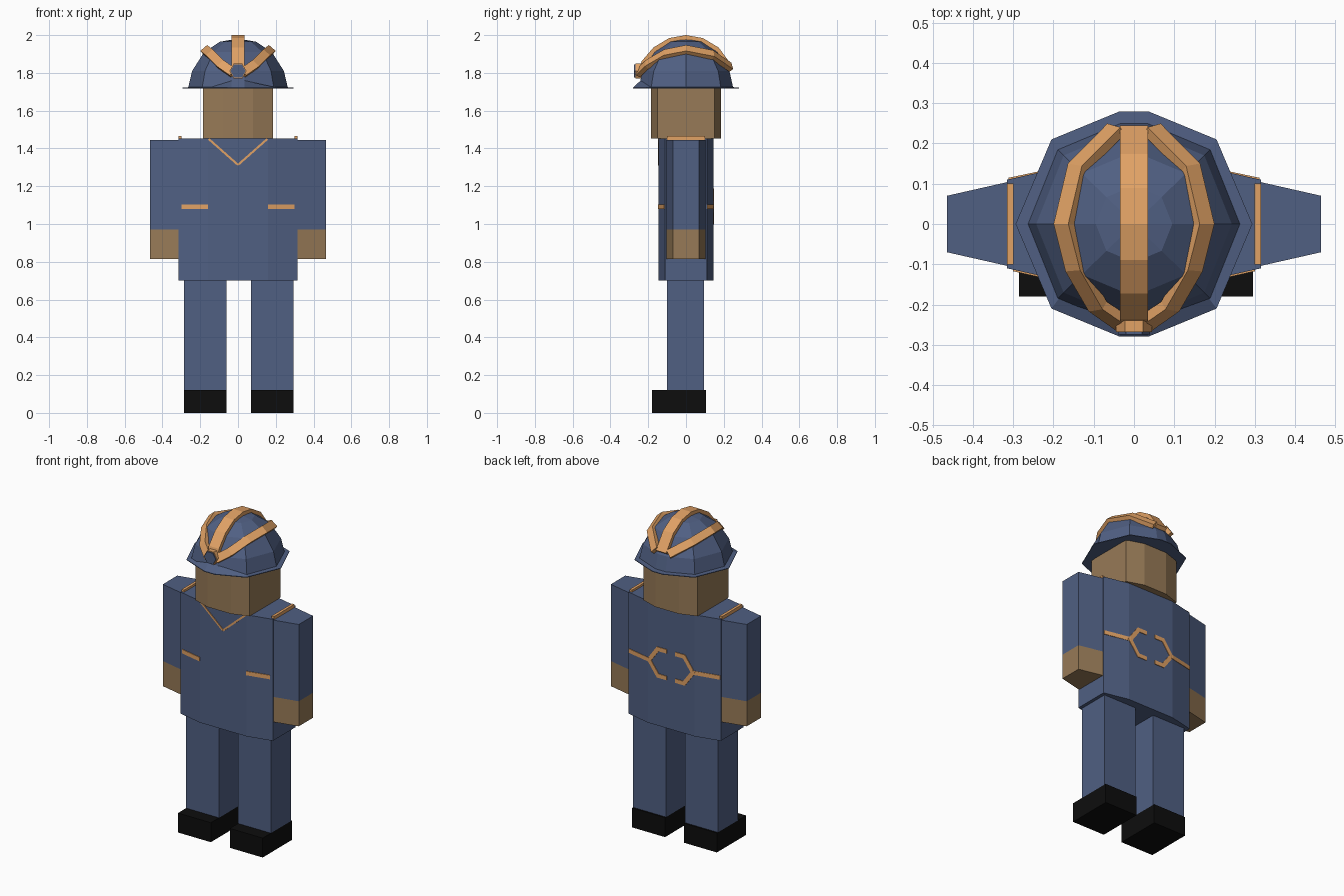
import bpy, bmesh
from mathutils import Vector

cube = bpy.data.objects.get("Cube")
if cube:
    bpy.data.objects.remove(cube, do_unlink=True)


def material(name, rgb):
    m = bpy.data.materials.new(name)
    m.use_nodes = True
    m.diffuse_color = (*rgb, 1)
    m.node_tree.nodes["Principled BSDF"].inputs["Base Color"].default_value = (*rgb, 1)
    return m


BLUE = material("uniform_blue", (0.08, 0.115, 0.225))
ORANGE = material("trim_orange", (0.75, 0.36, 0.13))
SKIN = material("skin_tan", (0.31, 0.195, 0.095))
BLACK = material("boot_black", (0.004, 0.004, 0.004))


def loft(name, loops, mat, closed=False):
    """Skin matching loops of points; cap the ends unless closed on itself."""
    bm = bmesh.new()
    rings = [[bm.verts.new(p) for p in loop] for loop in loops]
    pairs = list(zip(rings, rings[1:]))
    if closed:
        pairs.append((rings[-1], rings[0]))
    else:
        bm.faces.new(rings[0])
        bm.faces.new(rings[-1])
    for a, b in pairs:
        for i in range(len(a)):
            j = (i + 1) % len(a)
            bm.faces.new((a[i], a[j], b[j], b[i]))
    bmesh.ops.recalc_face_normals(bm, faces=bm.faces)
    mesh = bpy.data.meshes.new(name)
    bm.to_mesh(mesh)
    bm.free()
    mesh.materials.append(mat)
    obj = bpy.data.objects.new(name, mesh)
    bpy.context.collection.objects.link(obj)
    return obj


def prism(name, plan, z0, z1, mat):
    return loft(name, [[(x, y, z) for x, y in plan] for z in (z0, z1)], mat)


def box(name, x0, x1, y0, y1, z0, z1, mat):
    return prism(name, [(x0, y0), (x1, y0), (x1, y1), (x0, y1)], z0, z1, mat)


def four_way(quarter):
    """Mirror a quarter outline (front centre to side) into a full loop."""
    half = quarter + [(x, -y) for x, y in reversed(quarter) if y]
    return half + [(-x, y) for x, y in reversed(half) if x]


# torso and head, with gently bowed fronts and backs
prism("torso", four_way([(.16, -.145), (.315, -.11)]), .70, 1.452, BLUE)
prism("head", four_way([(.08, -.185), (.185, -.15)]), 1.452, 1.76, SKIN)

# legs and boots
for side, x0 in (("right", -.285), ("left", .07)):
    box(side + "_leg", x0, x0 + .225, -.1, .095, .12, .70, BLUE)
    box(side + "_boot", x0, x0 + .225, -.18, .105, 0, .12, BLACK)


def torso_y(x):
    return .145 - max(0, abs(x) - .16) * .035 / .155


def trim(name, pts, facing, width):
    """Thin mitred strip along x,z points laid on the torso front or back."""
    pts = [Vector(p) for p in pts]
    loops = []
    for i, p in enumerate(pts):
        dirs = [(b - a).normalized() for a, b in zip(pts, pts[1:])][max(0, i - 1):i + 1]
        n = sum((Vector((-d.y, d.x)) for d in dirs), Vector((0, 0))).normalized()
        n *= width / 2 / n.dot(Vector((-dirs[0].y, dirs[0].x)))
        loops.append([((p + s * n).x, facing * (torso_y((p + s * n).x) + d), (p + s * n).y)
                      for s, d in ((-1, -.004), (1, -.004), (1, .004), (-1, .004))])
    loft(name, loops, ORANGE)


# arms, hands and trims, mirrored
for side, s in (("right", -1), ("left", 1)):
    plan = [(s * .297, -.108), (s * .465, -.07), (s * .465, .07), (s * .297, .108)]
    prism(side + "_sleeve", plan, .97, 1.445, BLUE)
    prism(side + "_hand", plan, .815, .97, SKIN)
    box(side + "_shoulder_trim", s * .299, s * .316, -.1, .1, 1.44, 1.465, ORANGE)
    trim(side + "_pocket_trim", [(s * .16, 1.092), (s * .3, 1.092)], -1, .025)
    trim(side + "_collar_trim", [(s * .155, 1.45), (0, 1.313)], -1, .011)
    trim(side + "_back_line", [(s * .15, 1.092), (s * .312, 1.092)], 1, .025)
    trim(side + "_back_emblem", [(s * .03, 1.175), (s * .09, 1.175), (s * .15, 1.092),
                                 (s * .09, 1.01), (s * .03, 1.01)], 1, .025)

# helmet dome
outline = four_way([(.035, -.25), (.19, -.185), (.264, 0)])
rings = ((1.72, 1), (1.81, .92), (1.91, .68), (1.965, .36), (1.98, .03))
loft("helmet_dome", [[(x * k, y * k, z) for x, y in outline] for z, k in rings], BLUE)

# flat brim that rises into the dome at the front
edge = four_way([(.035, -.28), (.205, -.21), (.294, 0)])


def rise(y):
    return 1.76 if y < -.24 else 1.725


loft("helmet_brim", [
    [(x * .95, y * .96, rise(y)) for x, y in outline],
    [(x, y, 1.722) for x, y in edge],
    [(x, y, 1.718) for x, y in edge],
    [(x * .9, y * .9, 1.718) for x, y in outline]], BLUE, closed=True)


def rib(name, path, width, thick):
    """Flat band following a path over the dome."""
    path = [Vector(p) for p in path]
    loops = []
    for i, p in enumerate(path):
        t = (path[min(i + 1, len(path) - 1)] - path[max(i - 1, 0)]).normalized()
        n = p - Vector((0, 0, 1.72))
        n = (n - t * n.dot(t)).normalized()
        w = t.cross(n) * width / 2
        n = n * thick / 2
        loops.append([p - w - n, p + w - n, p + w + n, p - w + n])
    loft(name, loops, ORANGE)


rib("centre_rib", [(0, -.245, 1.79), (0, -.225, 1.855), (0, -.165, 1.925), (0, -.085, 1.973),
                   (0, 0, 1.988), (0, .085, 1.973), (0, .165, 1.925), (0, .235, 1.83)], .07, .024)
for side, s in (("right", -1), ("left", 1)):
    rib(side + "_rib", [(s * .025, -.25, 1.80), (s * .09, -.205, 1.845), (s * .145, -.11, 1.9),
                        (s * .173, 0, 1.922), (s * .14, .14, 1.895), (s * .045, .235, 1.83)],
        .048, .026)

# lamp at the front of the helmet
for name, r, y0, y1, mat in (("lamp_housing", .045, -.268, -.235, ORANGE),
                             ("lamp_lens", .04, -.275, -.266, BLUE)):
    hexagon = [(r, 0), (r / 2, r * .87), (-r / 2, r * .87), (-r, 0), (-r / 2, -r * .87), (r / 2, -r * .87)]
    loft(name, [[(x, y, 1.81 + z) for x, z in hexagon] for y in (y0, y1)], mat)
